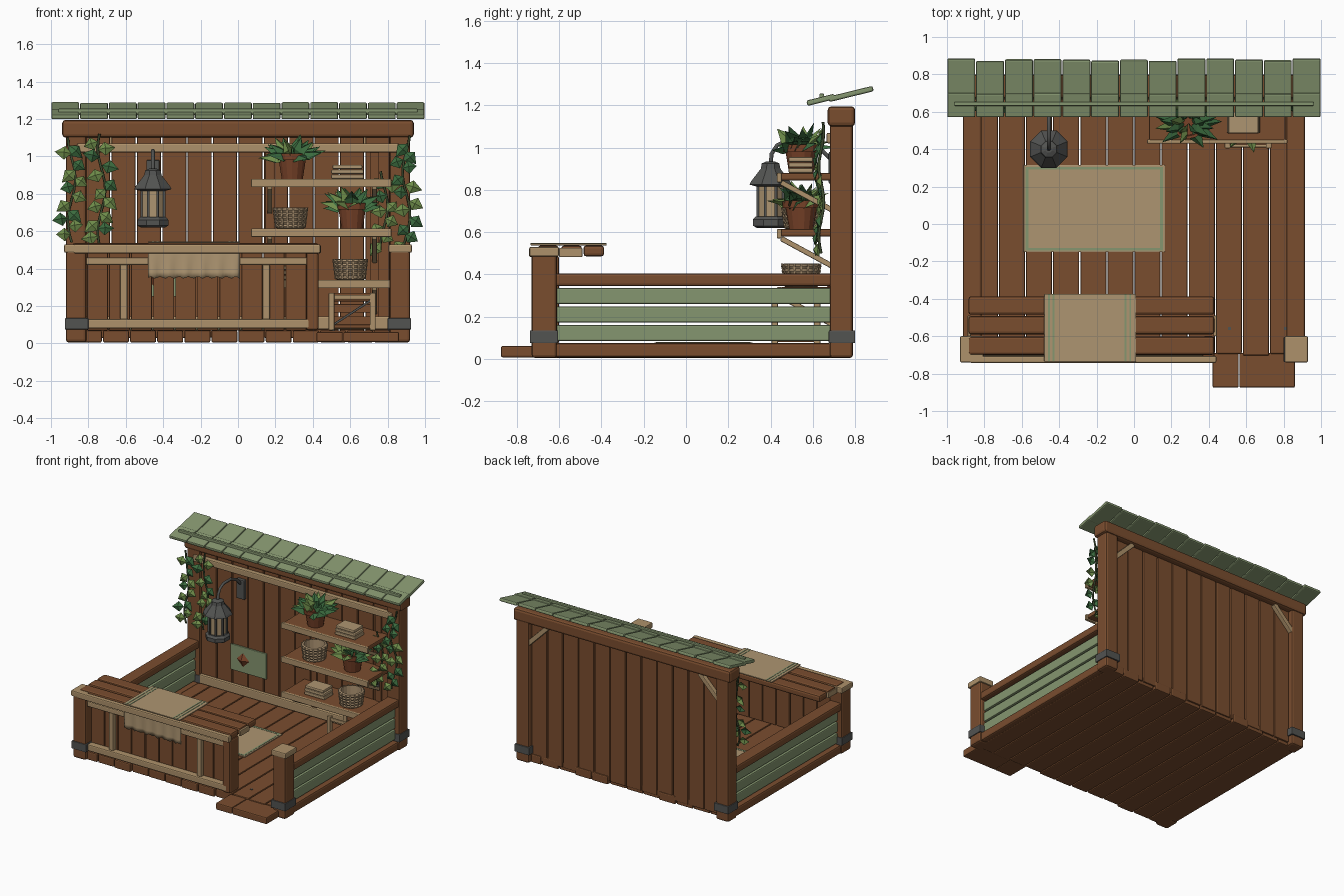
import bpy, bmesh, math, random
from mathutils import Vector, Matrix

if "Cube" in bpy.data.objects:
    bpy.data.objects.remove(bpy.data.objects["Cube"])

random.seed(4)

def material(name, rgb):
    m = bpy.data.materials.new(name)
    m.diffuse_color = (*rgb, 1)
    m.use_nodes = True
    m.node_tree.nodes["Principled BSDF"].inputs["Base Color"].default_value = m.diffuse_color
    return m

BROWN = material("brown_wood", (.195, .075, .028))
TAN = material("tan_wood", (.42, .285, .145))
GREEN = material("sage_paint", (.235, .305, .16))
METAL = material("dark_metal", (.085, .087, .083))
CLAY = material("terracotta", (.19, .055, .022))
CLOTH = material("linen", (.42, .30, .165))
LEAF1 = material("dark_leaf", (.045, .15, .05))
LEAF2 = material("light_leaf", (.16, .27, .07))
WICKER = material("wicker", (.40, .28, .16))
STEM = material("vine_stem", (.05, .075, .03))

def finish(name, bm, mats, smooth=False):
    me = bpy.data.meshes.new(name)
    bm.to_mesh(me)
    bm.free()
    ob = bpy.data.objects.new(name, me)
    bpy.context.collection.objects.link(ob)
    for m in mats if isinstance(mats, list) else [mats]:
        me.materials.append(m)
    if smooth:
        for p in me.polygons:
            p.use_smooth = True
    return ob

def box(name, x, y, z, mat, bev=.008):
    """Rounded box from (min, max) ranges."""
    bm = bmesh.new()
    bmesh.ops.create_cube(bm, size=1)
    for v in bm.verts:
        v.co = Vector([(r[0] + r[1]) / 2 + c * (r[1] - r[0]) for c, r in zip(v.co, (x, y, z))])
    if bev:
        bmesh.ops.bevel(bm, geom=bm.edges[:], offset=bev, segments=2, profile=.5, affect='EDGES')
    return finish(name, bm, mat)

def bar(name, p, q, w, d, mat, bev=.005):
    """Rounded bar from p to q, w wide and d deep."""
    p, q = Vector(p), Vector(q)
    h = (q - p).length / 2
    ob = box(name, (-w / 2, w / 2), (-d / 2, d / 2), (-h, h), mat, bev)
    ob.data.transform(Matrix.Translation((p + q) / 2) @ (q - p).to_track_quat('Z', 'Y').to_matrix().to_4x4())
    return ob

def lathe(name, c, profile, n, mat):
    """Revolve (radius, height) points round a vertical axis."""
    bm = bmesh.new()
    rings = [[bm.verts.new((c[0] + r * math.cos(2 * math.pi * (i + .5) / n),
                            c[1] + r * math.sin(2 * math.pi * (i + .5) / n), c[2] + z))
              for i in range(n)] for r, z in profile]
    for a, b in zip(rings, rings[1:]):
        for i in range(n):
            bm.faces.new((a[i], a[(i + 1) % n], b[(i + 1) % n], b[i]))
    bm.faces.new(rings[0][::-1])
    bm.faces.new(rings[-1])
    return finish(name, bm, mat)

def tube(name, pts, r, mat):
    cu = bpy.data.curves.new(name, 'CURVE')
    cu.dimensions = '3D'
    cu.bevel_depth, cu.bevel_resolution, cu.use_fill_caps = r, 1, True
    s = cu.splines.new('POLY')
    s.points.add(len(pts) - 1)
    for sp, p in zip(s.points, pts):
        sp.co = (*p, 1)
    cu.materials.append(mat)
    ob = bpy.data.objects.new(name, cu)
    bpy.context.collection.objects.link(ob)

def leaf(bm, base, d, normal, length, width):
    """Folded kite-shaped leaf."""
    base, d, normal = Vector(base), Vector(d).normalized(), Vector(normal).normalized()
    side = d.cross(normal).normalized()
    up = side.cross(d)
    a, tip = bm.verts.new(base), bm.verts.new(base + d * length)
    m = bm.verts.new(base + d * length * .45 + up * width * .25)
    l = bm.verts.new(base + d * length * .4 + side * width / 2)
    r = bm.verts.new(base + d * length * .4 - side * width / 2)
    k = random.randint(0, 1)
    for f in ((a, m, l), (m, tip, l), (a, r, m), (m, r, tip)):
        bm.faces.new(f).material_index = k

# --- floor and step
for i in range(12):
    x = -.87 + i * .145
    box("floor_plank", (x + .003, x + .142), (-.70 + random.uniform(-.01, .01), .745 + random.uniform(-.01, .015)), (.005, .07), BROWN)
for x in ((.42, .56), (.563, .86)):
    box("step_plank", x, (-.875, -.69), (.008, .062), BROWN)
for x in (.51, .81):
    box("floor_nail", (x - .008, x + .008), (-.568, -.552), (.068, .074), METAL, 0)

# --- posts, low side walls
for s in (-1, 1):
    def sx(a, b):
        return tuple(sorted((s * a, s * b)))
    box("front_post", sx(.81, .92), (-.73, -.61), (.005, .50), BROWN, .015)
    box("front_post_cap", sx(.805, .93), (-.74, -.60), (.485, .53), TAN)
    box("back_post", sx(.81, .92), (.68, .79), (.005, 1.12), BROWN, .015)
    box("front_post_strap", sx(.80, .926), (-.738, -.605), (.075, .135), METAL, .004)
    box("back_post_strap", sx(.80, .926), (.675, .80), (.075, .135), METAL, .004)
    box("side_top_rail", sx(.815, .915), (-.62, .69), (.345, .405), BROWN, .012)
    box("side_sill", sx(.82, .91), (-.62, .69), (.008, .075), BROWN, .012)
    for z in (.085, .172, .26):
        box("side_slat", sx(.845, .885), (-.62, .69), (z, z + .076), GREEN)
    bar("back_brace", (s * .83, .765, .93), (s * .66, .765, 1.10), .035, .035, TAN)

# --- back wall
for i in range(12):
    x = -.815 + i * .1358
    box("back_wall_plank", (x + .003, x + .131), (.705, .75), (.03, 1.11), BROWN, .006)
box("back_beam", (-.94, .94), (.67, .80), (1.10, 1.195), BROWN, .018)
box("back_wall_top_rail", (-.86, .86), (.665, .705), (1.02, 1.07), TAN)
box("back_baseboard", (-.81, .81), (.675, .705), (.075, .145), TAN)
box("wall_panel", (-.55, -.24), (.69, .706), (.25, .45), GREEN, .004)
bm = bmesh.new()
bmesh.ops.create_cone(bm, cap_ends=True, segments=4, radius1=.065, radius2=0, depth=.03)
bmesh.ops.transform(bm, matrix=Matrix.Translation((-.44, .68, .35)) @ Matrix.Rotation(math.pi / 2, 4, 'X'), verts=bm.verts)
finish("wall_panel_ornament", bm, CLAY)

# --- shingle roof strip
slope = .245
for i in range(13):
    x = -1 + i * 2 / 13
    j = random.uniform(-.008, .008)
    for y0, y1, dz in ((.675, .878 + j, 0), (.572, .70 + j / 2, .007)):
        z = lambda y: 1.202 + (y - .57) * slope + dz
        bar("roof_shingle", (x + .0765, y0, z(y0)), (x + .0765, y1, z(y1)), .149, .026, GREEN, .008)
bar("roof_batten", (-.96, .642, 1.238), (.96, .642, 1.238), .022, .035, GREEN, .005)

# --- counter
for y in (-.70, -.59, -.485):
    box("counter_top_plank", (-.885, .43), (y, y + .098), (.485, .537), BROWN, .014)
box("counter_front_trim", (-.88, .44), (-.742, -.705), (.482, .53), TAN)
for x in (-.89, .425):
    box("counter_end_cleat", (x, x + .018), (-.60, -.49), (.482, .525), TAN, .004)
box("counter_end_post", (.365, .43), (-.715, -.60), (.07, .487), BROWN, .012)
for i in range(10):
    x = -.81 + i * .118
    box("counter_front_plank", (x + .003, x + .114), (-.665, -.63), (.07, .487), BROWN, .005)
box("counter_lower_rail", (-.82, .405), (-.715, -.66), (.08, .13), TAN)
box("counter_upper_rail", (-.82, .405), (-.705, -.66), (.42, .46), TAN)
for x in (-.61, .15):
    box("counter_stile", (x - .02, x + .02), (-.70, -.66), (.125, .425), TAN)

# --- runner cloth with wavy hanging end
box("counter_runner", (-.48, .01), (-.735, -.375), (.538, .546), CLOTH, .002)
for x in (-.455, -.43, -.045, -.02):
    box("runner_stripe", (x - .005, x + .005), (-.735, -.375), (.544, .548), GREEN, 0)
bm = bmesh.new()
rows = [[bm.verts.new((-.48 + i * .49 / 32,
                       -.722 - .007 * math.sin(i * 1.1) * (1 - k / 5),
                       .352 + k * .03 + (.006 * math.sin(i * 1.9) if k == 0 else 0)))
         for i in range(33)] for k in range(6)]
for a, b in zip(rows, rows[1:]):
    for i in range(32):
        bm.faces.new((a[i], a[i + 1], b[i + 1], b[i]))
drape = finish("runner_drape", bm, CLOTH, True)
drape.modifiers.new("thickness", 'SOLIDIFY').thickness = .006

# --- floor rug
box("rug", (-.59, .165), (-.15, .315), (.07, .078), CLOTH, .002)
for x in (-.572, .147):
    box("rug_stripe", (x - .007, x + .007), (-.14, .305), (.077, .08), GREEN, 0)
for y in (-.134, .298):
    box("rug_stripe", (-.58, .155), (y - .007, y + .007), (.077, .08), GREEN, 0)

# --- shelves
for z in (.295, .57, .835):
    box("shelf_board", (.08, .81), (.445, .705), (z + .01, z + .045), BROWN)
    box("shelf_edge", (.07, .82), (.43, .452), (z, z + .045), TAN, .005)
    for x in (.17, .73):
        bar("shelf_brace", (x, .45, z), (x, .69, z - .13), .025, .025, TAN)
        box("shelf_bracket", (x - .012, x + .012), (.685, .70), (z - .14, z + .01), METAL, .003)
for x in (.17, .73):
    box("shelf_upright", (x - .025, x + .025), (.69, .71), (.14, 1.03), BROWN, .004)

# --- crate under the shelves
for x in (.50, .72):
    for y in (.42, .62):
        box("crate_leg", (x - .015, x + .015), (y - .015, y + .015), (.07, .27), TAN, .004)
for z in (.10, .165, .225):
    box("crate_back_slat", (.50, .72), (.61, .625), (z, z + .045), BROWN, .004)
box("crate_floor", (.49, .73), (.41, .63), (.08, .10), BROWN, .004)
box("crate_rail", (.50, .72), (.41, .425), (.235, .26), TAN, .004)
bar("crate_brace", (.51, .415, .10), (.71, .415, .23), .012, .012, METAL, .002)

# --- potted plants
for cx, cz, sp in ((.29, .88, 1), (.61, .615, .95)):
    lathe("plant_pot", (cx, .545, cz), [(.058, 0), (.074, .10), (.088, .10), (.09, .135), (.075, .135), (.07, .12)], 14, CLAY)
    bm = bmesh.new()
    for ring, (n, lift, ln) in enumerate(((9, .15, .165), (9, .6, .155), (6, 1.5, .135))):
        for i in range(n):
            a = 2 * math.pi * (i + ring * .5) / n + random.uniform(-.2, .2)
            d = Vector((math.cos(a), .55 * math.sin(a), lift + random.uniform(-.2, .15)))
            leaf(bm, (cx + .02 * math.cos(a), .545 + .02 * math.sin(a), cz + .11), d,
                 (-d.x * .4, -.8, 1), ln * sp * random.uniform(.85, 1.05), .085)
    finish("plant_leaves", bm, [LEAF1, LEAF2])

# --- baskets and folded cloths
for cx, cz in ((.28, .615), (.60, .34)):
    prof = [(.07, 0)]
    for k in range(5):
        r = .078 + k * .003
        prof += [(r, k * .022 + .002), (r + .007, k * .022 + .011), (r, k * .022 + .02)]
    lathe("basket", (cx, .545, cz), prof + [(.075, .112), (.07, .03)], 18, WICKER)
    for i in range(18):
        a = 2 * math.pi * i / 18
        p = (cx + .085 * math.cos(a), .545 + .085 * math.sin(a))
        bar("basket_stave", (cx + .079 * math.cos(a), .545 + .079 * math.sin(a), cz + .005),
            (cx + .092 * math.cos(a), .545 + .092 * math.sin(a), cz + .112), .008, .008, WICKER, 0)
for cx, cz in ((.585, .88), (.32, .34)):
    for k in range(3):
        w = .088 - k * .004 + (k % 2) * .003
        box("folded_cloth", (cx - w, cx + w), (.485, .60), (cz + k * .026, cz + k * .026 + .023), CLOTH, .007)

# --- wall lantern
L = (-.455, .40, 0)
lathe("lantern_base", L, [(.07, .62), (.09, .63), (.09, .66), (.075, .675)], 8, METAL)
lathe("lantern_glass", L, [(.06, .67), (.06, .83)], 8, CLOTH)
lathe("lantern_roof", L, [(.07, .815), (.108, .825), (.10, .84), (.05, .90), (.045, .925), (.02, .935)], 8, METAL)
for i in range(8):
    a = math.pi / 4 * (i + .5)
    x, y = L[0] + .066 * math.cos(a), L[1] + .066 * math.sin(a)
    bar("lantern_bar", (x, y, .66), (x, y, .83), .013, .013, METAL, .002)
tube("lantern_arm", [(-.455, .40, .92), (-.455, .405, .97), (-.455, .43, 1.01), (-.455, .47, 1.03),
                     (-.455, .56, 1.03), (-.455, .63, 1.0), (-.455, .68, .95)], .011, METAL)
box("lantern_wall_plate", (-.49, -.42), (.675, .705), (.83, .98), METAL, .005)

# --- climbing vines on the back corners
for vx, z0, z1 in ((-.89, .54, 1.06), (-.73, .53, 1.08), (.90, .50, 1.07), (.78, .50, .88)):
    path = lambda z: Vector((vx + .02 * math.sin(z * 14 + vx * 5), .64 + .012 * math.sin(z * 19), z))
    n = 14
    tube("vine_stem", [path(z0 + (z1 + .04 - z0) * i / n) for i in range(n + 1)], .007, STEM)
    bm = bmesh.new()
    count = int((z1 - z0) / .042)
    for i in range(count):
        p = path(z0 + (z1 - z0) * (i + .5) / count)
        s = 1 if i % 2 else -1
        leaf(bm, p + Vector((0, -.008, .02)), (s * random.uniform(.5, 1), random.uniform(-.2, .1), random.uniform(-.9, .15)),
             (random.uniform(-.3, .3), -1, .25), random.uniform(.075, .10), .075)
    finish("vine_leaves", bm, [LEAF1, LEAF2])
